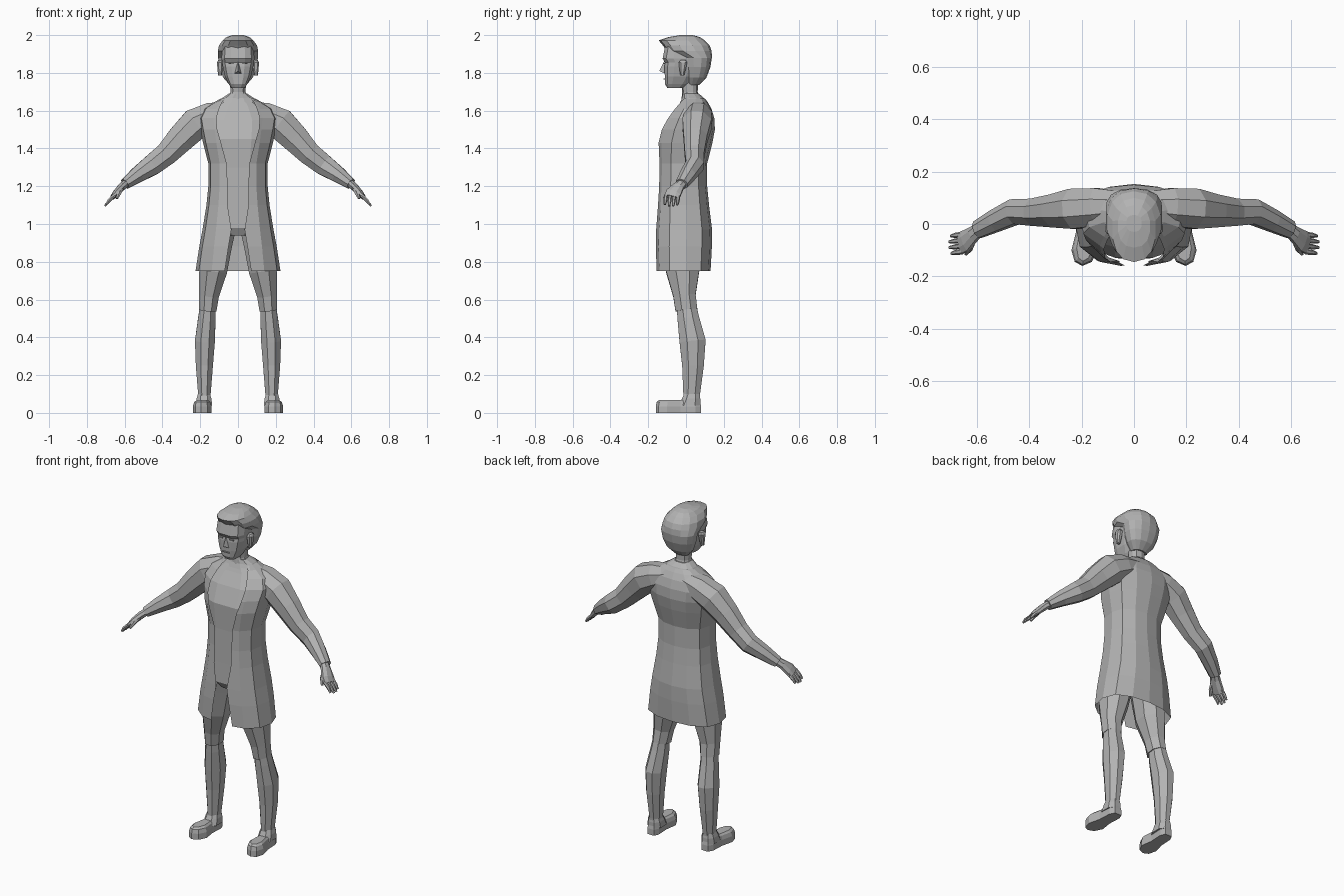
import bpy, bmesh, math
from mathutils import Vector

grey = bpy.data.materials.new("plain_grey")
grey.diffuse_color = (0.45, 0.45, 0.45, 1)


def finish(name, bm, mirror=False):
    bmesh.ops.recalc_face_normals(bm, faces=bm.faces)
    me = bpy.data.meshes.new(name)
    bm.to_mesh(me)
    bm.free()
    me.materials.append(grey)
    ob = bpy.data.objects.new(name, me)
    bpy.context.collection.objects.link(ob)
    if mirror:
        ob.modifiers.new("mirror", 'MIRROR')
    return ob


def skin(name, rings, mirror=False, closed=True, caps=True):
    """Bridge rings of points with quads."""
    bm = bmesh.new()
    vs = [[bm.verts.new(p) for p in r] for r in rings]
    n = len(rings[0])
    for a, b in zip(vs, vs[1:]):
        for i in range(n if closed else n - 1):
            j = (i + 1) % n
            bm.faces.new((a[i], a[j], b[j], b[i]))
    if caps:
        bm.faces.new(vs[0])
        bm.faces.new(vs[-1])
    return finish(name, bm, mirror)


def limb(name, path, n=8, mirror=True):
    """Tube square to its path; path = (x, y, z, radius across, radius along y)."""
    pts = [Vector(p[:3]) for p in path]
    rings = []
    for k, p in enumerate(path):
        t = (pts[min(k + 1, len(pts) - 1)] - pts[max(k - 1, 0)]).normalized()
        b = Vector((0, 1, 0))
        b = (b - t * b.dot(t)).normalized()
        a = b.cross(t)
        rings.append([pts[k] + a * p[3] * math.cos(q) + b * p[4] * math.sin(q)
                      for q in (2 * math.pi * (i + 0.5) / n for i in range(n))])
    return skin(name, rings, mirror)


def stack(name, levels, n=12, power=0.8, x=0, mirror=False):
    """Level rings; levels = (z, half width, front y, back y)."""
    rings = []
    for z, w, f, k in levels:
        ring = []
        for i in range(n):
            c, s = (g(2 * math.pi * (i + 0.5) / n) for g in (math.cos, math.sin))
            ring.append((x + w * math.copysign(abs(c) ** power, c),
                         (f + k) / 2 + (k - f) / 2 * math.copysign(abs(s) ** power, s), z))
        rings.append(ring)
    return skin(name, rings, mirror)


# shirt body under the coat
stack("shirt", [(0.94, 0.06, -0.11, 0.08), (0.98, 0.13, -0.135, 0.10), (1.1, 0.14, -0.132, 0.095),
                (1.3, 0.135, -0.128, 0.09), (1.45, 0.16, -0.132, 0.125), (1.55, 0.17, -0.09, 0.13),
                (1.62, 0.12, -0.045, 0.115), (1.665, 0.07, -0.02, 0.095)], power=0.6)

# open coat: level, half width, front y, back y, half gap at the front
coat = []
for z, w, f, k, e in [(0.75, 0.225, -0.155, 0.13, 0.07), (0.88, 0.205, -0.16, 0.137, 0.05),
                      (0.97, 0.188, -0.158, 0.138, 0.035), (1.1, 0.167, -0.148, 0.122, 0.055),
                      (1.2, 0.157, -0.142, 0.112, 0.055), (1.32, 0.157, -0.14, 0.112, 0.06),
                      (1.43, 0.185, -0.145, 0.14, 0.09), (1.5, 0.2, -0.128, 0.153, 0.11),
                      (1.56, 0.21, -0.095, 0.15, 0.115), (1.61, 0.185, -0.058, 0.135, 0.1),
                      (1.645, 0.125, -0.028, 0.115, 0.085), (1.665, 0.09, -0.01, 0.1, 0.07)]:
    d = k - f
    half = [(e, f), (max(0.62 * w, e + 0.01), f + 0.05 * d), (0.92 * w, f + 0.24 * d),
            (w, f + 0.55 * d), (0.88 * w, f + 0.82 * d), (0.48 * w, f + 0.96 * d)]
    coat.append([(x, y, z) for x, y in half] + [(0, k, z)] + [(-x, y, z) for x, y in half[::-1]])
skin("coat", coat, closed=False, caps=False)

# collar and neck
stack("collar", [(1.64, 0.11, -0.035, 0.11), (1.668, 0.085, -0.022, 0.095), (1.69, 0.05, -0.02, 0.07)])
stack("neck", [(1.65, 0.055, -0.025, 0.075), (1.7, 0.042, -0.02, 0.062), (1.78, 0.045, -0.03, 0.065)], n=10)

# sleeves, shoulder to cuff
limb("sleeve", [(0.05, 0.07, 1.6, 0.055, 0.06), (0.14, 0.065, 1.57, 0.08, 0.078),
                (0.225, 0.058, 1.53, 0.09, 0.083), (0.3, 0.05, 1.455, 0.08, 0.068),
                (0.38, 0.045, 1.37, 0.066, 0.056), (0.455, 0.047, 1.312, 0.06, 0.052),
                (0.53, 0.012, 1.262, 0.046, 0.045), (0.598, -0.022, 1.212, 0.031, 0.036)])

# hand with four fingers and a thumb
limb("palm", [(0.585, -0.015, 1.222, 0.022, 0.026), (0.615, -0.04, 1.197, 0.022, 0.032),
              (0.645, -0.065, 1.165, 0.018, 0.044), (0.664, -0.074, 1.142, 0.013, 0.044)])
for i in range(4):
    y, drop = -0.04 - 0.022 * i, (0.006, 0, 0, 0.008)[i]
    limb("finger", [(0.655, y, 1.152, 0.011, 0.0105), (0.682, y - 0.003, 1.122 + drop / 2, 0.01, 0.01),
                    (0.705 - drop, y - 0.006, 1.095 + drop, 0.006, 0.006)], n=6)
limb("thumb", [(0.615, -0.06, 1.19, 0.013, 0.014), (0.628, -0.095, 1.165, 0.012, 0.012),
               (0.642, -0.115, 1.135, 0.007, 0.007)], n=6)

# trouser legs down to the knee, then lower legs
limb("trouser_leg", [(0.085, -0.01, 1.0, 0.085, 0.11), (0.108, -0.012, 0.9, 0.085, 0.112),
                     (0.132, -0.018, 0.75, 0.08, 0.095), (0.154, -0.008, 0.62, 0.057, 0.064),
                     (0.16, 0.002, 0.545, 0.05, 0.063)])
limb("lower_leg", [(0.16, 0.002, 0.57, 0.043, 0.056), (0.165, 0.012, 0.5, 0.05, 0.062),
                   (0.175, 0.035, 0.38, 0.057, 0.075), (0.178, 0.037, 0.25, 0.049, 0.062),
                   (0.178, 0.03, 0.1, 0.036, 0.048), (0.18, 0.03, 0.04, 0.033, 0.045)])

# shoes: one sole outline, drawn in toward the top
sole = [(0.022, 0.08), (0.036, 0.05), (0.036, -0.03), (0.05, -0.1), (0.035, -0.145),
        (0.005, -0.16), (-0.03, -0.145), (-0.05, -0.1), (-0.036, -0.03), (-0.036, 0.05), (-0.022, 0.08)]
skin("shoe", [[(0.184 + x * s - 0.05 * y, -0.04 + (y + 0.04) * t, z) for x, y in sole]
              for z, s, t in [(0, 1, 1), (0.035, 1, 1), (0.058, 0.85, 0.96), (0.068, 0.6, 0.85)]], mirror=True)
stack("shoe_collar", [(0.04, 0.046, -0.045, 0.08), (0.075, 0.042, -0.025, 0.079),
                      (0.1, 0.034, -0.012, 0.074)], n=8, x=0.18, mirror=True)

# face with brow and chin
stack("face", [(1.72, 0.036, -0.1, -0.01), (1.74, 0.05, -0.112, 0.02), (1.78, 0.07, -0.114, 0.05),
               (1.835, 0.083, -0.116, 0.07), (1.855, 0.086, -0.113, 0.08), (1.875, 0.089, -0.126, 0.08),
               (1.945, 0.085, -0.112, 0.08)], power=0.65)

# nose wedge
bm = bmesh.new()
top, tip, lo, hi = [bm.verts.new(p) for p in
                    [(0, -0.115, 1.862), (0, -0.142, 1.81), (-0.018, -0.112, 1.797), (0.018, -0.112, 1.797)]]
for f in ((top, lo, tip), (top, tip, hi), (tip, lo, hi), (top, hi, lo)):
    bm.faces.new(f)
finish("nose", bm)

# mouth and eye plates
for name, x, z, w, h, y in [("mouth", 0, 1.768, 0.022, 0.006, -0.114), ("eye", 0.036, 1.85, 0.014, 0.007, -0.115)]:
    bm = bmesh.new()
    bmesh.ops.create_cube(bm, size=1)
    for v in bm.verts:
        v.co = (x + v.co.x * 2 * w, y + v.co.y * 0.008, z + v.co.z * h)
    finish(name, bm, mirror=x > 0)

# ears
stack("ear", [(1.785, 0.01, -0.03, -0.01), (1.82, 0.015, -0.036, 0.0), (1.855, 0.017, -0.04, 0.008),
              (1.868, 0.01, -0.03, 0.0)], n=8, x=0.095, mirror=True)

# hair cap with a forward-swept fringe
stack("hair", [(1.735, 0.045, 0.01, 0.07), (1.775, 0.08, 0.0, 0.108), (1.83, 0.1, -0.008, 0.129),
               (1.88, 0.108, -0.015, 0.137), (1.915, 0.109, -0.1, 0.136), (1.945, 0.103, -0.122, 0.125),
               (1.972, 0.083, -0.145, 0.1), (1.99, 0.062, -0.09, 0.072), (2.0, 0.03, -0.03, 0.035)],
      n=14, power=0.85)
